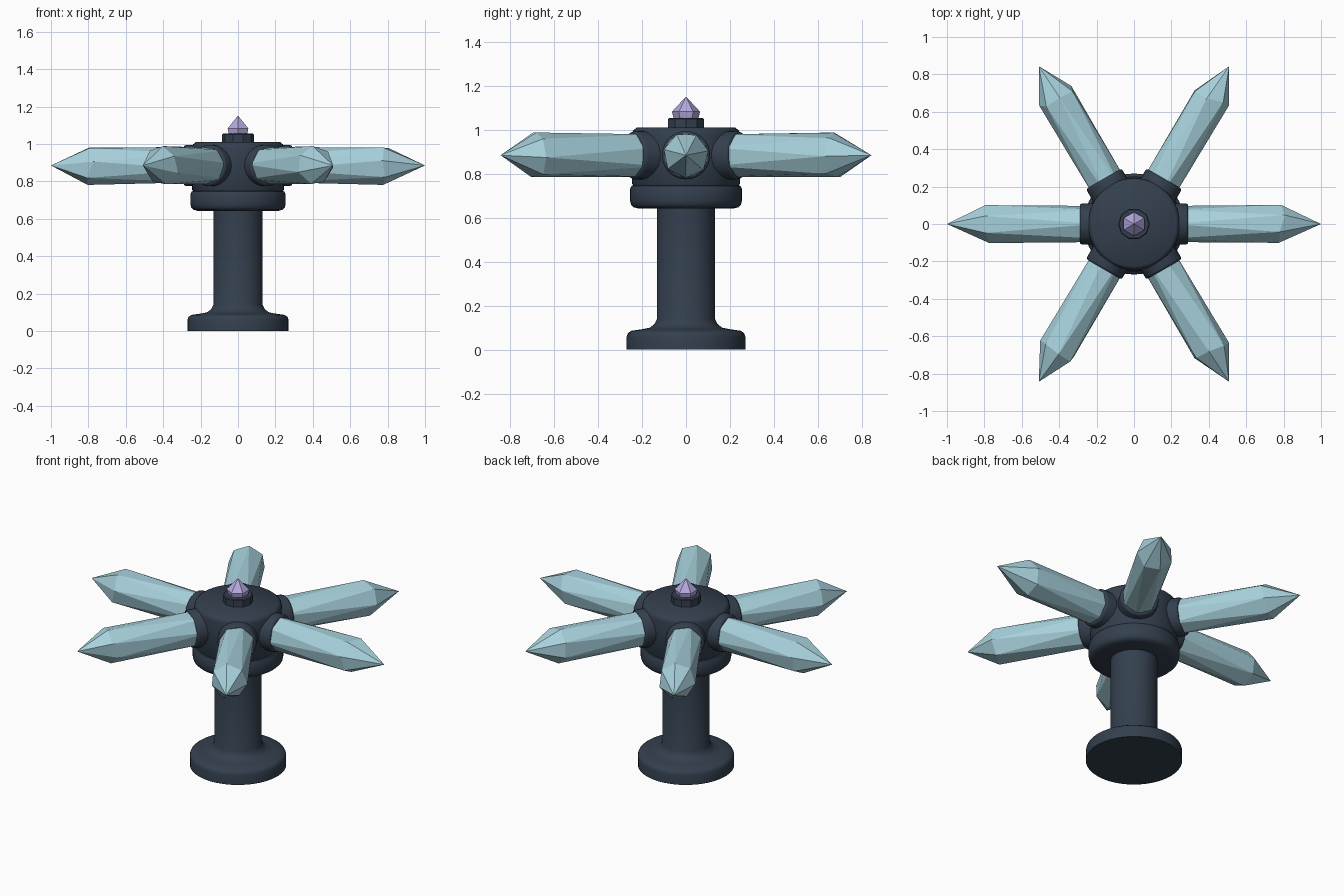
import bpy, bmesh, math, random
from mathutils import Matrix, Vector

if "Cube" in bpy.data.objects:
    bpy.data.objects.remove(bpy.data.objects["Cube"])

random.seed(4)


def material(name, rgb):
    m = bpy.data.materials.new(name)
    m.diffuse_color = (*rgb, 1)
    m.use_nodes = True
    m.node_tree.nodes["Principled BSDF"].inputs["Base Color"].default_value = m.diffuse_color
    return m


slate = material("dark slate", (0.034, 0.051, 0.077))
ice = material("pale ice blue", (0.39, 0.64, 0.72))
violet = material("soft violet", (0.46, 0.39, 0.72))


def loft(name, rings, mat, matrix=Matrix(), smooth=False):
    """Skin rings of points; a ring with one point is a tip."""
    bm = bmesh.new()
    loops = [[bm.verts.new(matrix @ Vector(p)) for p in r] for r in rings]
    for a, b in zip(loops, loops[1:]):
        n = max(len(a), len(b))
        for i in range(n):
            j = (i + 1) % n
            if len(b) == 1:
                bm.faces.new((a[i], a[j], b[0]))
            elif smooth:
                bm.faces.new((a[i], a[j], b[j], b[i]))
            else:
                bm.faces.new((a[i], a[j], b[i]))
                bm.faces.new((a[j], b[j], b[i]))
    for loop in (loops[0], loops[-1]):
        if len(loop) > 1:
            bm.faces.new(loop)
    bmesh.ops.recalc_face_normals(bm, faces=bm.faces)
    me = bpy.data.meshes.new(name)
    bm.to_mesh(me)
    bm.free()
    me.materials.append(mat)
    ob = bpy.data.objects.new(name, me)
    bpy.context.collection.objects.link(ob)
    if smooth:
        bpy.ops.object.select_all(action='DESELECT')
        ob.select_set(True)
        bpy.context.view_layer.objects.active = ob
        bpy.ops.object.shade_smooth_by_angle(angle=math.radians(40))
    return ob


def ring(r, z, n, turn=0.0):
    return [(r * math.cos(turn + i * math.tau / n),
             r * math.sin(turn + i * math.tau / n), z) for i in range(n)]


def lathe(name, profile, n, mat, matrix=Matrix(), smooth=True):
    return loft(name, [ring(r, z, n) for r, z in profile], mat, matrix, smooth)


# Pedestal: foot, column and collar
lathe("pedestal", [(0.27, 0), (0.27, 0.06), (0.265, 0.075), (0.25, 0.086),
                   (0.20, 0.093), (0.165, 0.10), (0.145, 0.115), (0.132, 0.14),
                   (0.132, 0.645)], 40, slate)
lathe("collar", [(0.215, 0.642), (0.238, 0.648), (0.25, 0.66), (0.255, 0.68),
                 (0.255, 0.73), (0.248, 0.745), (0.235, 0.75)], 40, slate)

# Hub drum
lathe("hub", [(0.235, 0.74), (0.245, 0.755), (0.245, 0.98), (0.24, 0.998),
              (0.225, 1.01)], 40, slate)

# Six sockets and radiating crystals
for k in range(6):
    angle = k * math.pi / 3
    side = (0, -0.019, 0.019, 0, -0.019, 0.019)[k]
    frame = (Matrix.Translation((0, 0, 0.885)) @ Matrix.Rotation(angle, 4, 'Z')
             @ Matrix.Translation((0, side, 0)) @ Matrix.Rotation(math.pi / 2, 4, 'Y'))
    lathe(f"socket_{k + 1}", [(0.11, 0.15), (0.11, 0.275), (0.107, 0.285),
                              (0.10, 0.29)], 28, slate, frame)
    turn = math.pi + k * 0.3
    shoulder = [(x, y, z + random.uniform(-0.02, 0.02))
                for x, y, z in ring(0.104, 0.79, 7, turn + 0.42)]
    tip = 1.0 if k % 3 == 0 else 0.985
    loft(f"crystal_{k + 1}", [ring(0.099, 0.2, 7, turn), shoulder, [(0, 0, tip)]],
         ice, frame)

# Gem mount and finial gem
lathe("gem_mount", [(0.085, 1.0), (0.085, 1.05), (0.08, 1.055)], 10, slate, smooth=False)
t = math.pi / 6
loft("finial_gem", [ring(0.056, 1.05, 6, t), ring(0.064, 1.083, 6, t), [(0, 0, 1.152)]], violet)
